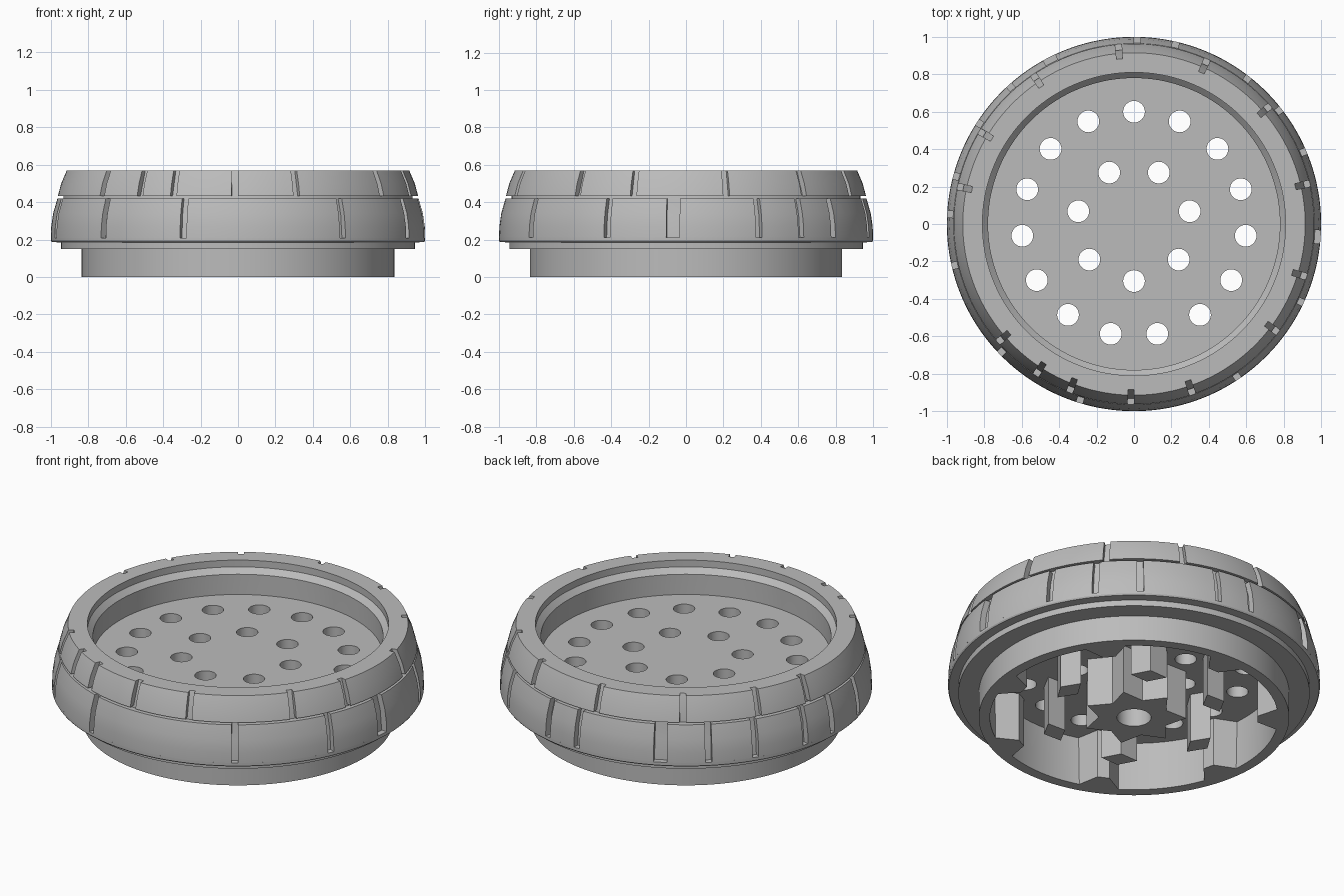
import bpy, bmesh, math
from math import cos, sin, radians, pi, tau

if "Cube" in bpy.data.objects:
    bpy.data.objects.remove(bpy.data.objects["Cube"])

metal = bpy.data.materials.new("grey_metal")
metal.use_nodes = True
GREY = (0.5, 0.5, 0.5, 1)
metal.diffuse_color = GREY
metal.node_tree.nodes["Principled BSDF"].inputs["Base Color"].default_value = GREY


def finish(obj):
    """Give an object its material and smooth its shallow edges."""
    obj.data.materials.clear()
    obj.data.materials.append(metal)
    bpy.ops.object.select_all(action='DESELECT')
    obj.select_set(True)
    bpy.context.view_layer.objects.active = obj
    if obj.type == 'CURVE':
        bpy.ops.object.convert(target='MESH')
    bpy.ops.object.shade_smooth_by_angle(angle=radians(30))


def sweep(name, profile, arcs):
    """Turn a closed (radius, z) profile through each arc; a full turn is closed up."""
    bm = bmesh.new()
    for start, end in arcs:
        full = end - start > tau - 0.001
        steps = max(1, round((end - start) / radians(2.5)))
        rings = []
        for i in range(steps if full else steps + 1):
            a = start + (end - start) * i / steps
            rings.append([bm.verts.new((r * cos(a), r * sin(a), z)) for r, z in profile])
        pairs = list(zip(rings, rings[1:]))
        if full:
            pairs.append((rings[-1], rings[0]))
        else:
            bm.faces.new(rings[0])
            bm.faces.new(rings[-1])
        n = len(profile)
        for p, q in pairs:
            for j in range(n):
                k = (j + 1) % n
                bm.faces.new((p[j], q[j], q[k], p[k]))
    bmesh.ops.recalc_face_normals(bm, faces=bm.faces)
    mesh = bpy.data.meshes.new(name)
    bm.to_mesh(mesh)
    bm.free()
    obj = bpy.data.objects.new(name, mesh)
    bpy.context.collection.objects.link(obj)
    finish(obj)


def prism(name, loops, z0, z1):
    """Extrude flat outlines upright; outlines inside others become holes."""
    curve = bpy.data.curves.new(name, 'CURVE')
    curve.dimensions = '2D'
    curve.fill_mode = 'BOTH'
    curve.extrude = (z1 - z0) / 2
    for loop in loops:
        spline = curve.splines.new('POLY')
        spline.points.add(len(loop) - 1)
        for point, (x, y) in zip(spline.points, loop):
            point.co = (x, y, 0, 1)
        spline.use_cyclic_u = True
    obj = bpy.data.objects.new(name, curve)
    obj.location.z = (z0 + z1) / 2
    bpy.context.collection.objects.link(obj)
    finish(obj)


def polar(r, a):
    return r * cos(a), r * sin(a)


def circle(r, n, cx=0, cy=0):
    return [(cx + r * cos(tau * i / n), cy + r * sin(tau * i / n)) for i in range(n)]


def around(count, start):
    return [radians(start) + tau * i / count for i in range(count)]


def arcs_between(notches, half, wide=()):
    """Arcs left between notches given in degrees."""
    notches = sorted(notches)
    gap = [half * 2 if d in wide else half for d in notches]
    arcs = []
    for i, d in enumerate(notches):
        j = (i + 1) % len(notches)
        end = notches[j] + (360 if j == 0 else 0)
        arcs.append((radians(d) + gap[i], radians(end) - gap[j]))
    return arcs


# Body wall: spigot, step, lip, recessed core, rim and inner ledge
sweep("body_wall", [
    (0.775, 0), (0.835, 0), (0.835, 0.15), (0.945, 0.15), (0.945, 0.185),
    (0.995, 0.187), (1, 0.195), (1, 0.21), (0.967, 0.21), (0.957, 0.33),
    (0.932, 0.42), (0.932, 0.432), (0.885, 0.57), (0.81, 0.57),
    (0.81, 0.53), (0.78, 0.50), (0.78, 0.33)], [(0, tau)])

# Raised grip panels in two rows, parted by uneven notches
sweep("lower_grip_panels", [
    (0.94, 0.21), (1, 0.21), (0.998, 0.27), (0.988, 0.34), (0.965, 0.42), (0.92, 0.42)],
    arcs_between([-136, -107, -56, -25, -4, 23, 38, 52, 77, 89,
                  117, 132, 147, 165, 177, 193], 0.018, wide=(-4, 117)))
sweep("upper_grip_panels", [
    (0.91, 0.432), (0.963, 0.432), (0.945, 0.5), (0.915, 0.57), (0.875, 0.57)],
    arcs_between([-139, -123, -111, -91, -71, -37, -17, 13, 41, 66,
                  95, 124, 149, 168], 0.018))

# Floor plate pierced by two rings of holes
holes = [circle(0.058, 32, *polar(0.6, a)) for a in around(15, 90)]
holes += [circle(0.058, 32, *polar(0.305, a)) for a in around(7, -90)]
prism("floor_plate", [circle(0.785, 144)] + holes, 0.29, 0.38)

# Star hub with a blind bore
star = []
for a in around(7, 90):
    star += [polar(0.28, a), polar(0.19, a + pi / 7)]
prism("centre_hub", [star, circle(0.092, 40)], 0, 0.29)

# Ring of diamond teeth under the floor
teeth = []
for a in around(6, 0):
    teeth.append([polar(0.515, a), polar(0.465, a + 0.21),
                  polar(0.395, a), polar(0.465, a - 0.21)])
prism("diamond_teeth", teeth, 0, 0.295)

# Teeth on the inside of the spigot
wall_teeth = []
for a in around(7, 90):
    wall_teeth.append([polar(0.79, a - 0.15), polar(0.665, a - 0.05),
                       polar(0.665, a + 0.05), polar(0.79, a + 0.15)])
prism("wall_teeth", wall_teeth, 0, 0.295)
